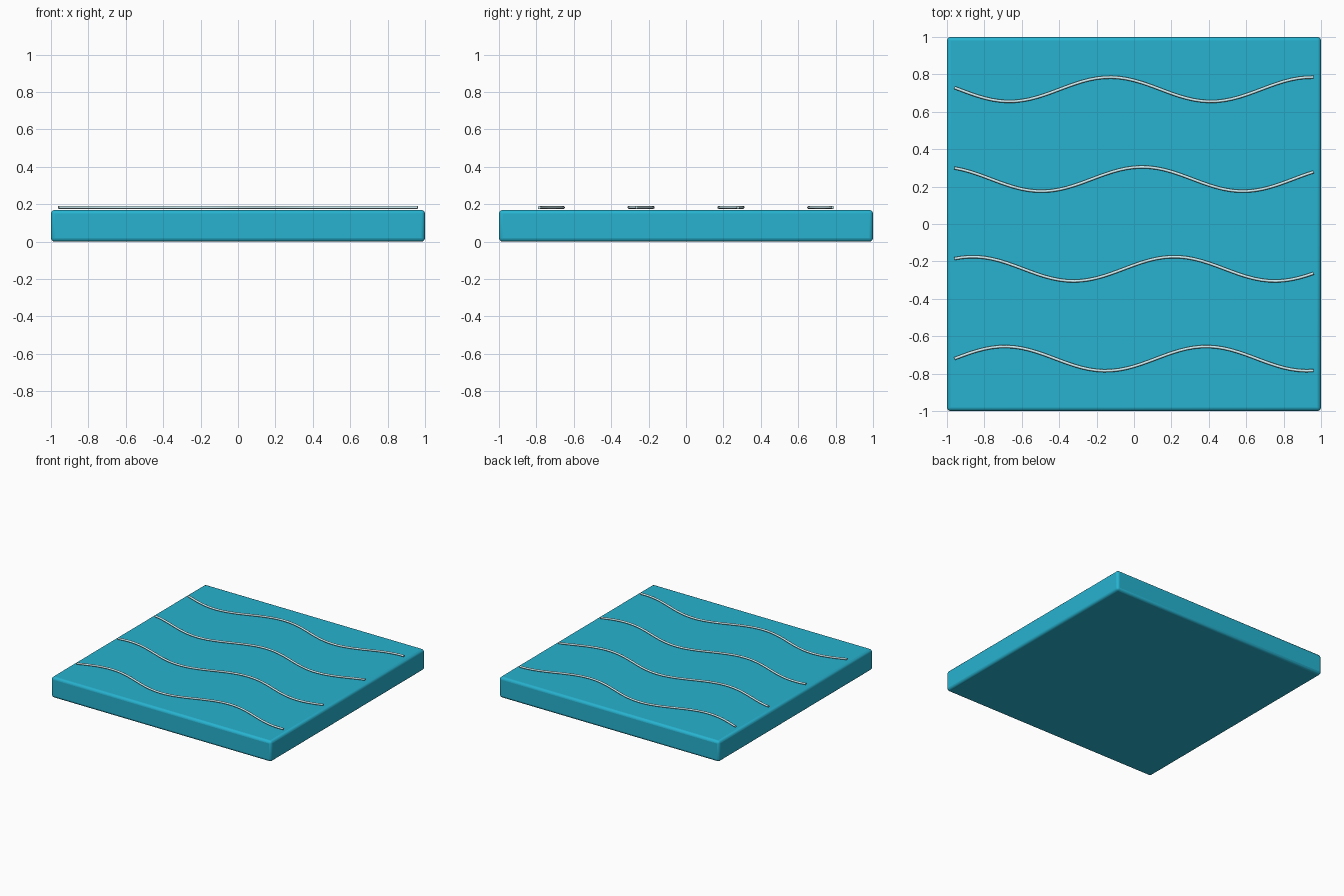
import bpy, math

if "Cube" in bpy.data.objects:
    bpy.data.objects.remove(bpy.data.objects["Cube"])

def material(name, color):
    m = bpy.data.materials.new(name)
    m.diffuse_color = color
    m.use_nodes = True
    m.node_tree.nodes["Principled BSDF"].inputs["Base Color"].default_value = m.diffuse_color
    return m

water_mat = material("water_blue", (0.02, 0.45, 0.63, 1))
ripple_mat = material("ripple_pale", (0.65, 0.88, 0.92, 1))

# Water slab with softly rounded edges
H = 0.17
bpy.ops.mesh.primitive_cube_add(size=1, location=(0, 0, H / 2))
slab = bpy.context.object
slab.name = "water_slab"
slab.scale = (2, 2, H)
bpy.ops.object.transform_apply(location=False, rotation=False, scale=True)
bev = slab.modifiers.new("rounded_edges", 'BEVEL')
bev.width = 0.02
bev.segments = 3
slab.data.materials.append(water_mat)
bpy.ops.object.shade_smooth_by_angle(angle=math.radians(35))

# Four thin ripple strands, each shifted in phase
N = 48
for i in range(4):
    cu = bpy.data.curves.new(f"ripple_{i + 1}", 'CURVE')
    cu.dimensions = '3D'
    cu.bevel_depth = 0.008
    cu.bevel_resolution = 2
    cu.use_fill_caps = True
    sp = cu.splines.new('POLY')
    sp.points.add(N)
    for j, p in enumerate(sp.points):
        t = j / N
        y = -0.72 + 0.48 * i + 0.065 * math.sin(11.2 * t + i)
        p.co = (-0.96 + 1.92 * t, y, 0.183, 1)
    ob = bpy.data.objects.new(f"ripple_{i + 1}", cu)
    bpy.context.collection.objects.link(ob)
    cu.materials.append(ripple_mat)
